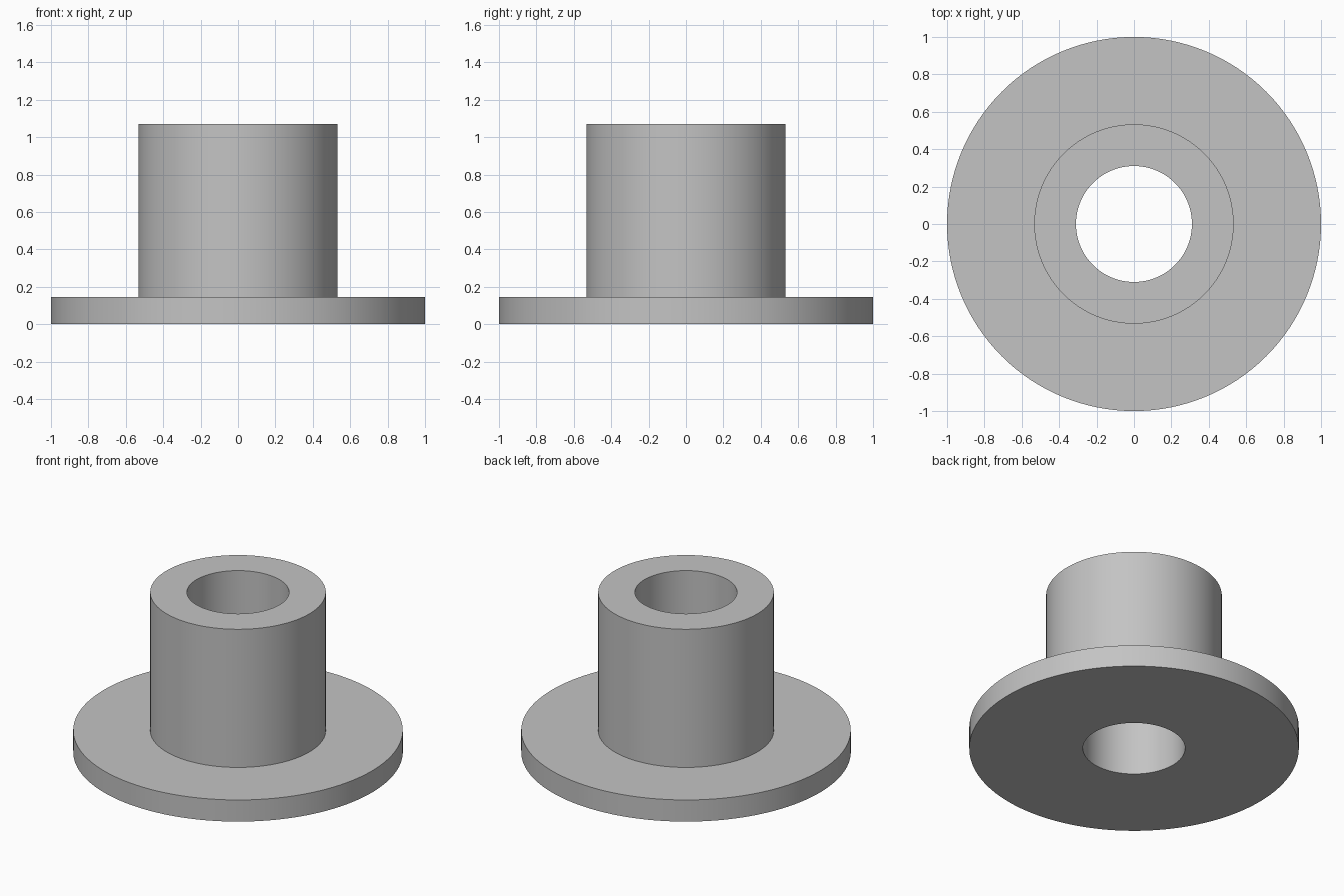
import bpy, bmesh, math

old = bpy.data.objects.get("Cube")
if old:
    bpy.data.objects.remove(old, do_unlink=True)

SEGMENTS = 128
BORE_R, COLLAR_R, FLANGE_R = 0.31, 0.533, 1.0
FLANGE_H, TOTAL_H = 0.145, 1.07

# One plain grey material
grey = bpy.data.materials.new("light grey")
grey.use_nodes = True
colour = (0.55, 0.55, 0.55, 1.0)
grey.diffuse_color = colour
grey.node_tree.nodes["Principled BSDF"].inputs["Base Color"].default_value = colour

# Closed half section (radius, height), revolved around z
profile = [(BORE_R, 0), (FLANGE_R, 0), (FLANGE_R, FLANGE_H),
           (COLLAR_R, FLANGE_H), (COLLAR_R, TOTAL_H), (BORE_R, TOTAL_H)]
bm = bmesh.new()
verts = [bm.verts.new((r, 0, z)) for r, z in profile]
edges = [bm.edges.new((verts[i - 1], verts[i])) for i in range(len(verts))]
bmesh.ops.spin(bm, geom=verts + edges, cent=(0, 0, 0), axis=(0, 0, 1),
               angle=math.tau, steps=SEGMENTS, use_merge=True)
bmesh.ops.remove_doubles(bm, verts=bm.verts, dist=1e-5)
bmesh.ops.recalc_face_normals(bm, faces=bm.faces)

mesh = bpy.data.meshes.new("flanged_bushing")
bm.to_mesh(mesh)
bm.free()
mesh.materials.append(grey)
bushing = bpy.data.objects.new("flanged_bushing", mesh)
bpy.context.collection.objects.link(bushing)

# Smooth round walls with crisp rims
bpy.ops.object.select_all(action='DESELECT')
bushing.select_set(True)
bpy.context.view_layer.objects.active = bushing
bpy.ops.object.shade_smooth_by_angle(angle=math.radians(30))
